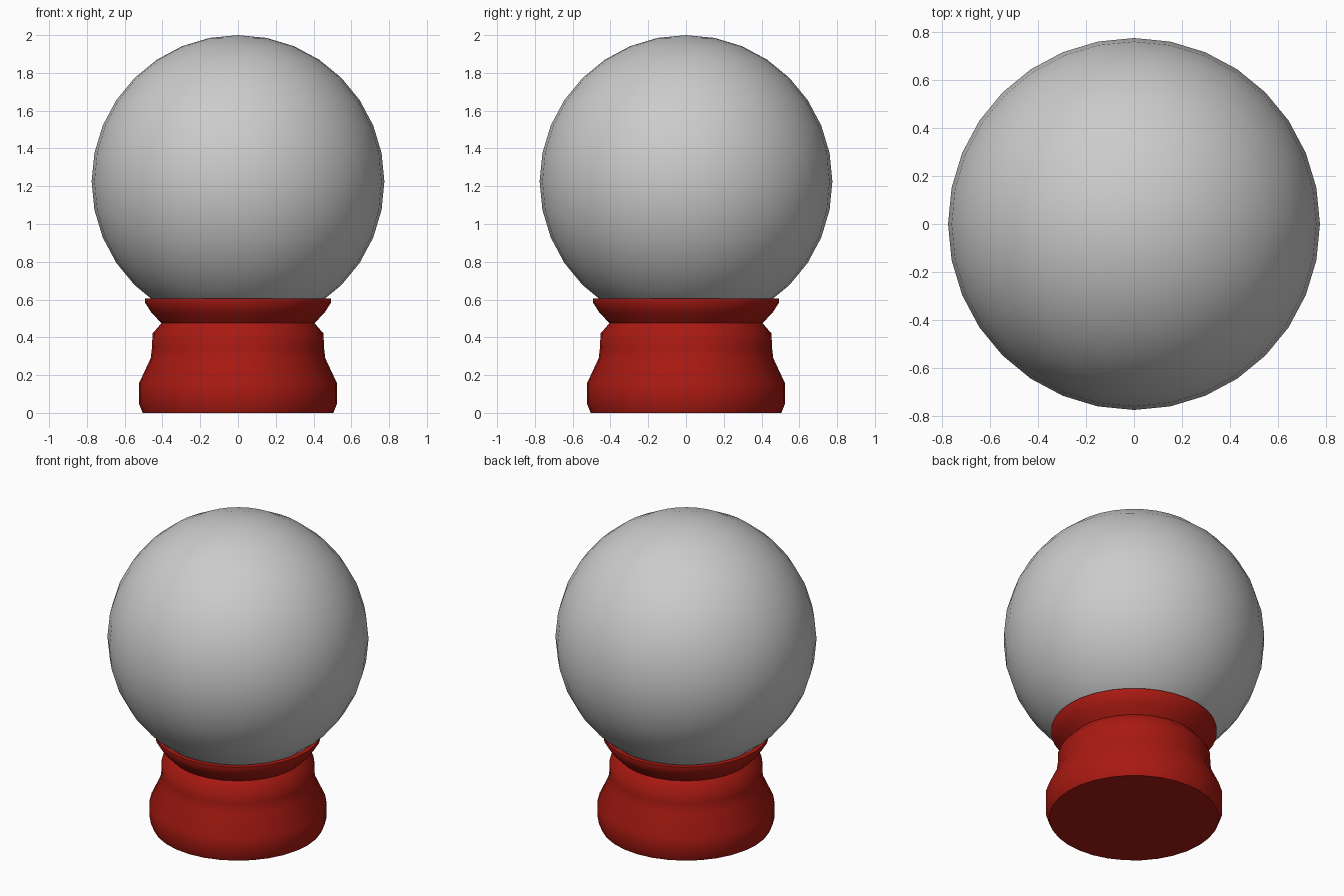
import bpy, bmesh, math

if "Cube" in bpy.data.objects:
    bpy.data.objects.remove(bpy.data.objects["Cube"])

SEGMENTS = 32


def shade(obj, degrees):
    bpy.ops.object.select_all(action='DESELECT')
    obj.select_set(True)
    bpy.context.view_layer.objects.active = obj
    bpy.ops.object.shade_smooth_by_angle(angle=math.radians(degrees))


def lathe(name, profile):
    """Revolve an (r, z) profile around the z axis."""
    bm = bmesh.new()
    verts = [bm.verts.new((r, 0, z)) for r, z in profile]
    edges = [bm.edges.new(pair) for pair in zip(verts, verts[1:])]
    bmesh.ops.spin(bm, geom=verts + edges, cent=(0, 0, 0), axis=(0, 0, 1),
                   angle=math.tau, steps=SEGMENTS)
    bmesh.ops.remove_doubles(bm, verts=bm.verts[:], dist=0.0005)
    bmesh.ops.recalc_face_normals(bm, faces=bm.faces[:])
    mesh = bpy.data.meshes.new(name)
    bm.to_mesh(mesh)
    bm.free()
    obj = bpy.data.objects.new(name, mesh)
    bpy.context.collection.objects.link(obj)
    return obj


# Globe resting in the cup
bpy.ops.mesh.primitive_uv_sphere_add(segments=SEGMENTS, ring_count=16,
                                     radius=0.775, location=(0, 0, 1.225))
globe = bpy.context.object
globe.name = "globe"
shade(globe, 40)

# Turned stand: foot, neck, pinched waist and flared cup under the globe
stand = lathe("stand", [
    (0, 0), (0.505, 0), (0.525, 0.05), (0.525, 0.155), (0.462, 0.29),
    (0.455, 0.35), (0.453, 0.42), (0.405, 0.475), (0.458, 0.53),
    (0.492, 0.583), (0.492, 0.605), (0.45, 0.605), (0.3, 0.5), (0, 0.43)])
shade(stand, 66)

red = bpy.data.materials.new("red")
red.diffuse_color = (0.4, 0.01, 0.006, 1)
red.use_nodes = True
red.node_tree.nodes["Principled BSDF"].inputs["Base Color"].default_value = red.diffuse_color
stand.data.materials.append(red)
